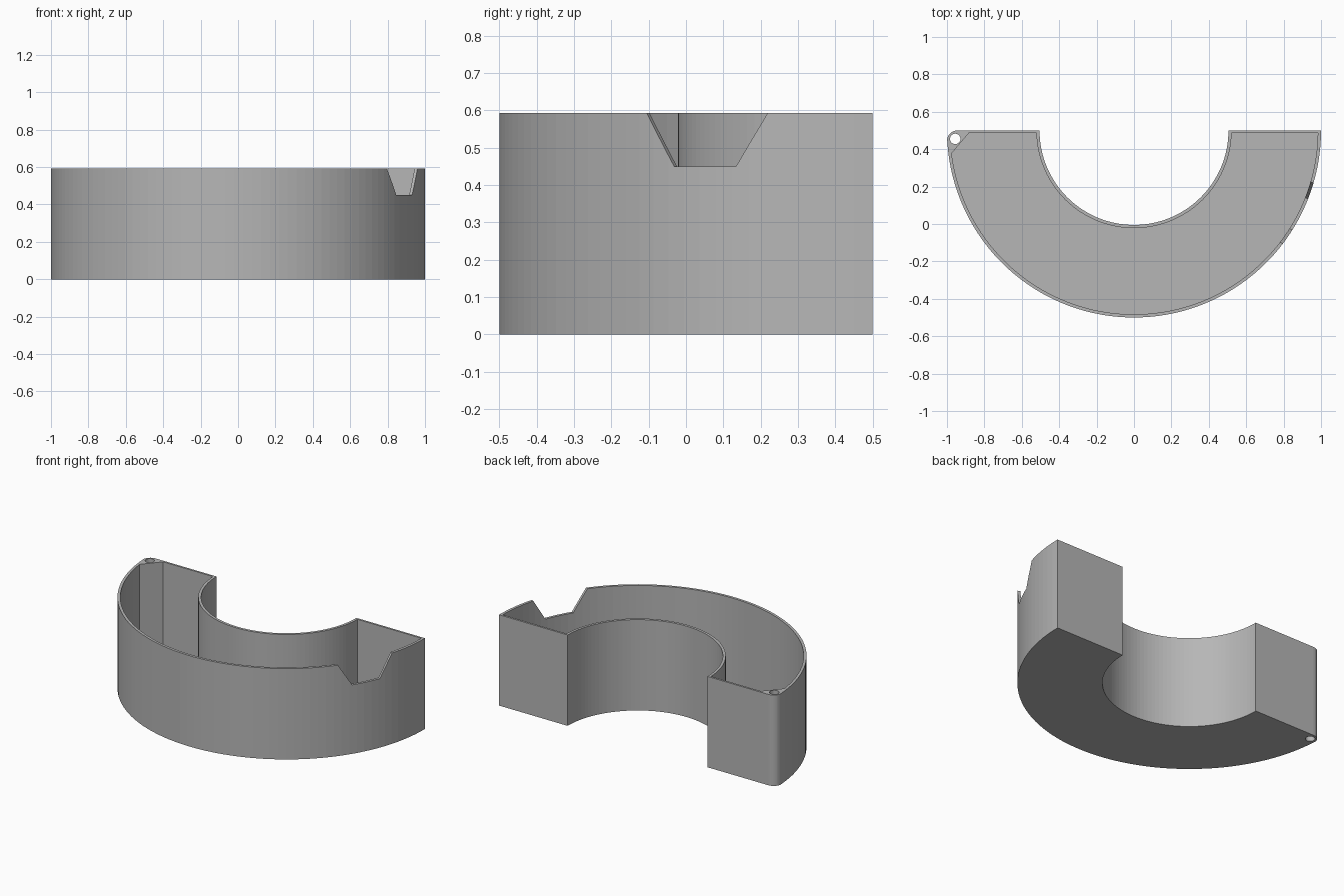
import bpy
import bmesh
from math import sin, cos, pi, asin, radians
from mathutils import Matrix

if "Cube" in bpy.data.objects:
    bpy.data.objects.remove(bpy.data.objects["Cube"], do_unlink=True)

HEIGHT = 0.593
WALL = 0.017
BACK = 0.5            # back plane, also the centre line of the arcs
R_OUT, R_IN = 1.0, 0.505
SEGMENTS = 64

grey = bpy.data.materials.new("plain grey")
grey.use_nodes = True
grey.diffuse_color = (0.47, 0.47, 0.47, 1)
grey.node_tree.nodes["Principled BSDF"].inputs["Base Color"].default_value = (0.47, 0.47, 0.47, 1)


def arc(cx, cy, r, start, end, steps):
    return [(cx + r * cos(start + (end - start) * i / steps),
             cy + r * sin(start + (end - start) * i / steps)) for i in range(steps + 1)]


def prism(name, outline, z0, z1, matrix=Matrix()):
    """Extrude a 2D outline between two heights."""
    bm = bmesh.new()
    base = bm.faces.new([bm.verts.new((x, y, z0)) for x, y in outline])
    top = bmesh.ops.extrude_face_region(bm, geom=[base])["geom"]
    verts = [v for v in top if isinstance(v, bmesh.types.BMVert)]
    bmesh.ops.translate(bm, verts=verts, vec=(0, 0, z1 - z0))
    bmesh.ops.recalc_face_normals(bm, faces=bm.faces)
    bm.transform(matrix)
    mesh = bpy.data.meshes.new(name)
    bm.to_mesh(mesh)
    bm.free()
    mesh.materials.append(grey)
    obj = bpy.data.objects.new(name, mesh)
    bpy.context.collection.objects.link(obj)
    return obj


# Half-ring body with one rounded back corner
corner = 0.055
body = prism(
    "half_ring_tray",
    arc(0, BACK, R_OUT, pi + corner, 2 * pi, SEGMENTS)
    + arc(0, BACK, R_IN, 2 * pi, pi, SEGMENTS)
    + arc(corner - 1, BACK - corner, corner, pi / 2, pi, 8)[:-1],
    0, HEIGHT)

# Cavity with a chamfer beside the pin hole
r_big, r_small = R_OUT - WALL, R_IN + WALL
end_big, end_small = asin(0.013 / r_big), asin(0.013 / r_small)
cavity = prism(
    "cavity_cutter",
    arc(0, BACK, r_big, pi + 0.125, 2 * pi - end_big, SEGMENTS)
    + arc(0, BACK, r_small, 2 * pi - end_small, pi + end_small, SEGMENTS)
    + [(-0.882, BACK - 0.013)],
    WALL, HEIGHT + 0.1)

# Vertical pin hole through the rounded corner
hole = prism("pin_hole_cutter", arc(-0.956, 0.455, 0.028, 0, 2 * pi, 24)[:-1], -0.1, HEIGHT + 0.1)

# Tapered pouring notch through the outer wall
depth, low, high, extra = 0.143, 0.093, 0.182, 0.062
notch_turn = (Matrix.Translation((0, BACK, HEIGHT))
              @ Matrix.Rotation(radians(-26.8), 4, "Z")
              @ Matrix(((0, 0, 1, 0), (1, 0, 0, 0), (0, 1, 0, 0), (0, 0, 0, 1))))
notch = prism(
    "notch_cutter",
    [(-low, -depth), (low, -depth), (high + extra, 0.1), (-high - extra, 0.1)],
    0.8, 1.1, notch_turn)

# Cut the openings and bake the result
for cutter in (cavity, hole, notch):
    cutter.hide_render = True
    cut = body.modifiers.new(cutter.name, "BOOLEAN")
    cut.operation = "DIFFERENCE"
    cut.solver = "EXACT"
    cut.object = cutter

bpy.context.view_layer.update()
graph = bpy.context.evaluated_depsgraph_get()
result = bpy.data.meshes.new_from_object(body.evaluated_get(graph))
body.modifiers.clear()
body.data = result
for cutter in (cavity, hole, notch):
    bpy.data.objects.remove(cutter, do_unlink=True)
